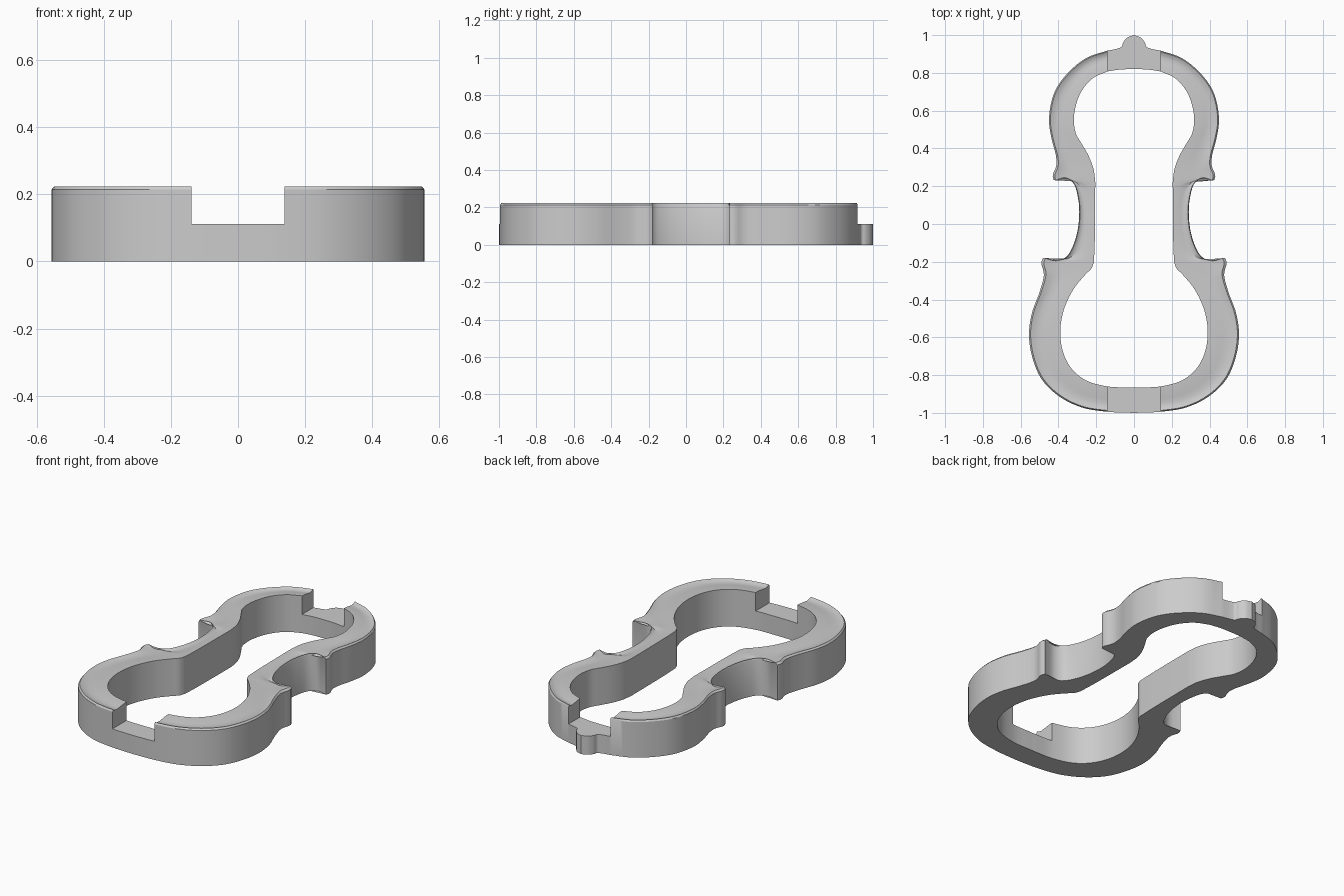
import bpy, bmesh
from mathutils import Vector

cube = bpy.data.objects.get("Cube")
if cube:
    bpy.data.objects.remove(cube, do_unlink=True)


def spline(points):
    """Dense centripetal curve through flat 2D points."""
    p = [Vector(q) for q in points]
    p = [p[0] * 2 - p[1]] + p + [p[-1] * 2 - p[-2]]
    out = []
    for a, b, c, d in zip(p, p[1:], p[2:], p[3:]):
        t1 = (b - a).length ** 0.5
        t2 = t1 + (c - b).length ** 0.5
        t3 = t2 + (d - c).length ** 0.5
        for i in range(12):
            t = t1 + (t2 - t1) * i / 12
            ab = a.lerp(b, t / t1)
            bc = b.lerp(c, (t - t1) / (t2 - t1))
            cd = c.lerp(d, (t - t2) / (t3 - t2))
            abc = ab.lerp(bc, t / t2)
            bcd = bc.lerp(cd, (t - t1) / (t3 - t1))
            out.append(abc.lerp(bcd, (t - t1) / (t2 - t1)))
    return out + [p[-2]]


def resample(points, count):
    """Evenly spaced points along a curve."""
    dense = spline(points)
    dist = [0.0]
    for a, b in zip(dense, dense[1:]):
        dist.append(dist[-1] + (b - a).length)
    out, k = [], 0
    for i in range(count + 1):
        s = dist[-1] * i / count
        while k < len(dense) - 2 and dist[k + 1] < s:
            k += 1
        out.append(dense[k].lerp(dense[k + 1], (s - dist[k]) / (dist[k + 1] - dist[k])))
    return out


# Half outline, top to bottom: end button, upper bout, waist, lower bout
outer = [
    [(0, 1), (.035, .987), (.058, .96), (.066, .938), (.09, .928), (.14, .918)],
    [(.14, .918), (.25, .88), (.35, .80), (.42, .70), (.45, .56), (.438, .46),
     (.413, .36), (.411, .31), (.431, .255), (.424, .232)],
    [(.424, .232), (.4, .24), (.36, .245), (.32, .215), (.295, .13), (.29, .05),
     (.3, -.04), (.325, -.12), (.36, -.175), (.41, -.195), (.46, -.187), (.482, -.18)],
    [(.482, -.18), (.491, -.205), (.477, -.265), (.5, -.36), (.54, -.47), (.556, -.58),
     (.54, -.7), (.49, -.82), (.4, -.91), (.28, -.97), (.14, -.994), (0, -1)],
]
inner = [
    [(0, .82), (.07, .818), (.14, .808)],
    [(.14, .808), (.22, .77), (.285, .69), (.318, .57), (.308, .48), (.28, .43),
     (.24, .36), (.214, .29), (.205, .22)],
    [(.205, .22), (.206, .05), (.208, -.1), (.212, -.2)],
    [(.212, -.2), (.225, -.235), (.255, -.265), (.32, -.345), (.37, -.45), (.39, -.56),
     (.378, -.67), (.335, -.76), (.26, -.825), (.14, -.86), (0, -.865)],
]

# Paired stations around the whole frame
pairs = []
for rim, hole, count in zip(outer, inner, (24, 48, 48, 64)):
    pairs += list(zip(resample(rim, count), resample(hole, count)))[:-1]
pairs.append((Vector(outer[-1][-1]), Vector(inner[-1][-1])))
flip = Vector((-1, 1))
pairs += [(a * flip, b * flip) for a, b in pairs[-2:0:-1]]

# Cross-section: (fraction from rim to hole, height), with a shallow edge channel
section = [(0, 0), (0, .214), (.05, .224), (.17, .217), (.32, .214),
           (.5, .217), (.75, .222), (1, .224), (1, 0)]
bm = bmesh.new()
rings = [[bm.verts.new((*a.lerp(b, t), z)) for t, z in section] for a, b in pairs]
for i, ring in enumerate(rings):
    nxt = rings[(i + 1) % len(rings)]
    for j in range(len(section)):
        k = (j + 1) % len(section)
        bm.faces.new((ring[j], ring[k], nxt[k], nxt[j]))
bmesh.ops.recalc_face_normals(bm, faces=bm.faces)
mesh = bpy.data.meshes.new("instrument_frame")
bm.to_mesh(mesh)
bm.free()
frame = bpy.data.objects.new("instrument_frame", mesh)
bpy.context.collection.objects.link(frame)

grey = bpy.data.materials.new("plain_grey")
grey.use_nodes = True
grey.diffuse_color = (.6, .6, .6, 1)
grey.node_tree.nodes["Principled BSDF"].inputs["Base Color"].default_value = (.6, .6, .6, 1)
mesh.materials.append(grey)

# Notches at both ends lower the frame and the button to half height
bpy.ops.mesh.primitive_cube_add(size=1, location=(0, 0, .612))
cutter = bpy.context.object
cutter.name = "notch_cutter"
cutter.scale = (.278, 3, 1)
cutter.hide_render = True
cutter.data.materials.append(grey)
notch = frame.modifiers.new("end_notches", 'BOOLEAN')
notch.operation = 'DIFFERENCE'
notch.solver = 'EXACT'
notch.object = cutter

bpy.ops.object.select_all(action='DESELECT')
frame.select_set(True)
bpy.context.view_layer.objects.active = frame
bpy.ops.object.modifier_apply(modifier=notch.name)
bpy.data.objects.remove(cutter, do_unlink=True)
bpy.ops.object.shade_smooth_by_angle(angle=.5)
